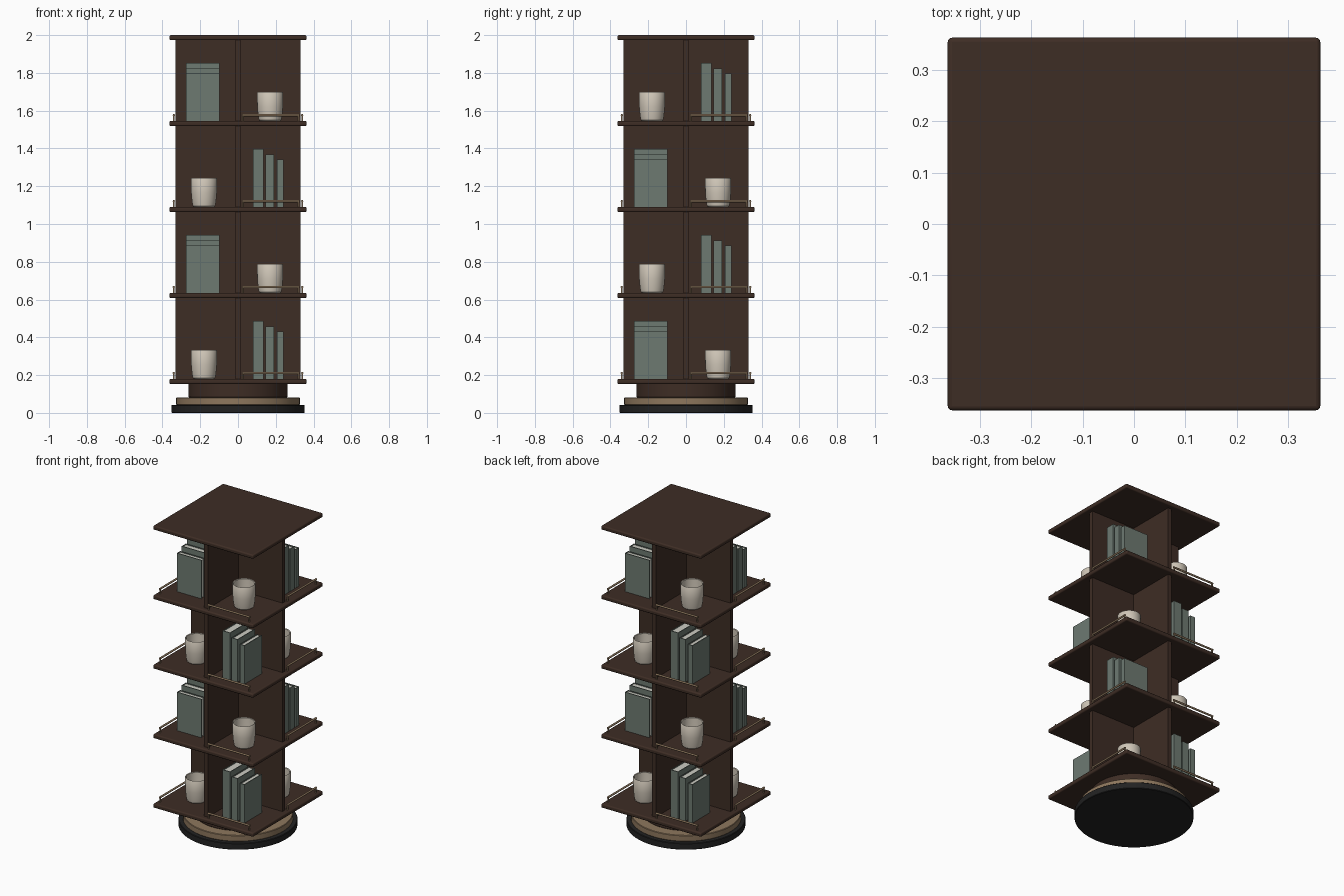
import bpy, bmesh, math
from mathutils import Matrix, Vector

cube = bpy.data.objects.get("Cube")
if cube:
    bpy.data.objects.remove(cube, do_unlink=True)


def material(name, rgb):
    m = bpy.data.materials.new(name)
    m.use_nodes = True
    m.diffuse_color = (*rgb, 1)
    m.node_tree.nodes["Principled BSDF"].inputs["Base Color"].default_value = (*rgb, 1)
    return m


WOOD = material("dark wood", (0.048, 0.026, 0.018))
BLACK = material("black foot", (0.016, 0.016, 0.016))
BRASS = material("aged brass", (0.27, 0.185, 0.11))
SAGE = material("sage cover", (0.155, 0.195, 0.167))
PAPER = material("paper", (0.6, 0.6, 0.54))
IVORY = material("ivory glaze", (0.63, 0.57, 0.48))

SHELF_HALF, SHELF_THICK = 0.363, 0.027
FIRST, STEP = 0.18, 0.455          # top of lowest shelf, storey height


def finish(name, bm, mat, turn=0, smooth=False, bevel=0):
    """Turn the mesh about the central axis and make an object of it."""
    bmesh.ops.rotate(bm, verts=bm.verts, cent=(0, 0, 0),
                     matrix=Matrix.Rotation(turn * math.pi / 2, 3, 'Z'))
    bmesh.ops.recalc_face_normals(bm, faces=bm.faces)
    me = bpy.data.meshes.new(name)
    bm.to_mesh(me)
    bm.free()
    me.materials.append(mat)
    ob = bpy.data.objects.new(name, me)
    bpy.context.collection.objects.link(ob)
    if bevel:
        mod = ob.modifiers.new("rounded edges", 'BEVEL')
        mod.width, mod.segments = bevel, 3
    if smooth:
        bpy.ops.object.select_all(action='DESELECT')
        ob.select_set(True)
        bpy.context.view_layer.objects.active = ob
        bpy.ops.object.shade_smooth_by_angle(angle=math.radians(35))
    return ob


def add_box(bm, lo, hi):
    lo, hi = Vector(lo), Vector(hi)
    size = Matrix.Diagonal((*(hi - lo), 1))
    bmesh.ops.create_cube(bm, size=1, matrix=Matrix.Translation((lo + hi) / 2) @ size)


def box(name, lo, hi, mat, turn=0, bevel=0):
    bm = bmesh.new()
    add_box(bm, lo, hi)
    return finish(name, bm, mat, turn, bevel > 0, bevel)


def lathe(name, profile, mat, centre=(0, 0, 0), turn=0, steps=48):
    """Spin a (radius, height) profile around a vertical axis."""
    bm = bmesh.new()
    verts = [bm.verts.new((r, 0, z)) for r, z in profile]
    edges = [bm.edges.new(pair) for pair in zip(verts, verts[1:])]
    bmesh.ops.spin(bm, geom=verts + edges, cent=(0, 0, 0), axis=(0, 0, 1),
                   angle=math.tau, steps=steps)
    bmesh.ops.remove_doubles(bm, verts=bm.verts, dist=0.0001)
    bmesh.ops.translate(bm, verts=bm.verts, vec=centre)
    return finish(name, bm, mat, turn, True)


def disc(name, radius, low, high, mat, edge=0.003):
    lathe(name, [(0, low), (radius - edge, low), (radius, low + edge),
                 (radius, high - edge), (radius - edge, high), (0, high)], mat, steps=64)


def rod(bm, a, b, radius):
    a, b = Vector(a), Vector(b)
    spin = (b - a).to_track_quat('Z', 'Y').to_matrix().to_4x4()
    bmesh.ops.create_cone(bm, cap_ends=True, segments=12, radius1=radius, radius2=radius,
                          depth=(b - a).length, matrix=Matrix.Translation((a + b) / 2) @ spin)


def rail(name, z, turn):
    """Low guard rail along half of one shelf edge."""
    bm = bmesh.new()
    y, top, left, right = -0.34, z + 0.031, 0.02, 0.325
    rod(bm, (left, y, top), (right, y, top), 0.006)
    for x in (left + 0.006, right - 0.006):
        rod(bm, (x, y, z), (x, y, top), 0.005)
    finish(name, bm, BRASS, turn, True)


def book(name, x0, x1, z, height, turn):
    """Hardback with its spine facing out and pages set in."""
    front, back, board = -0.275, -0.097, 0.005
    bm = bmesh.new()
    add_box(bm, (x0, front, z), (x0 + board, back, z + height))
    add_box(bm, (x1 - board, front, z), (x1, back, z + height))
    add_box(bm, (x0 + board, front, z), (x1 - board, front + board, z + height))
    finish(name + "_cover", bm, SAGE, turn)
    box(name + "_pages", (x0 + board, front + board, z + 0.004),
        (x1 - board, back - 0.005, z + height - 0.004), PAPER, turn)


# Round turntable base
disc("base_foot", 0.353, 0, 0.042, BLACK)
disc("base_ring", 0.327, 0.042, 0.082, BRASS)
disc("base_drum", 0.262, 0.082, FIRST - 0.01, WOOD)

# Square shelves and top
for i in range(5):
    z = FIRST + STEP * i
    box("top_board" if i == 4 else f"shelf_{i + 1}",
        (-SHELF_HALF, -SHELF_HALF, z - SHELF_THICK),
        (SHELF_HALF, SHELF_HALF, z), WOOD, bevel=0.008)

# Crossed dividers on each storey
for i in range(4):
    low = FIRST + STEP * i
    high = low + STEP - SHELF_THICK
    box(f"divider_long_{i + 1}", (-0.0135, -0.332, low), (0.0135, 0.332, high), WOOD)
    for side in (0, 2):
        box(f"divider_wing_{i + 1}_{side}", (0.0135, -0.0135, low),
            (0.332, 0.0135, high), WOOD, side)

# Books, cups and rails, a quarter turn further on each storey
CUP = [(0, 0), (0.053, 0), (0.059, 0.005), (0.064, 0.03), (0.068, 0.075), (0.069, 0.15),
       (0.067, 0.153), (0.062, 0.15), (0.060, 0.07), (0.054, 0.014), (0, 0.012)]
BOOKS = [(0.08, 0.136, 0.307), (0.146, 0.190, 0.278), (0.206, 0.240, 0.252)]
for i in range(4):
    z = FIRST + STEP * i
    for side in range(4):
        rail(f"rail_{i + 1}_{side + 1}", z, side)
    for half in (0, 2):
        turn = i % 2 + half
        lathe(f"cup_{i + 1}_{half}", CUP, IVORY, (-0.18, -0.17, z), turn)
        for n, (x0, x1, height) in enumerate(BOOKS):
            book(f"book_{i + 1}_{half}_{n + 1}", x0, x1, z, height, turn)
